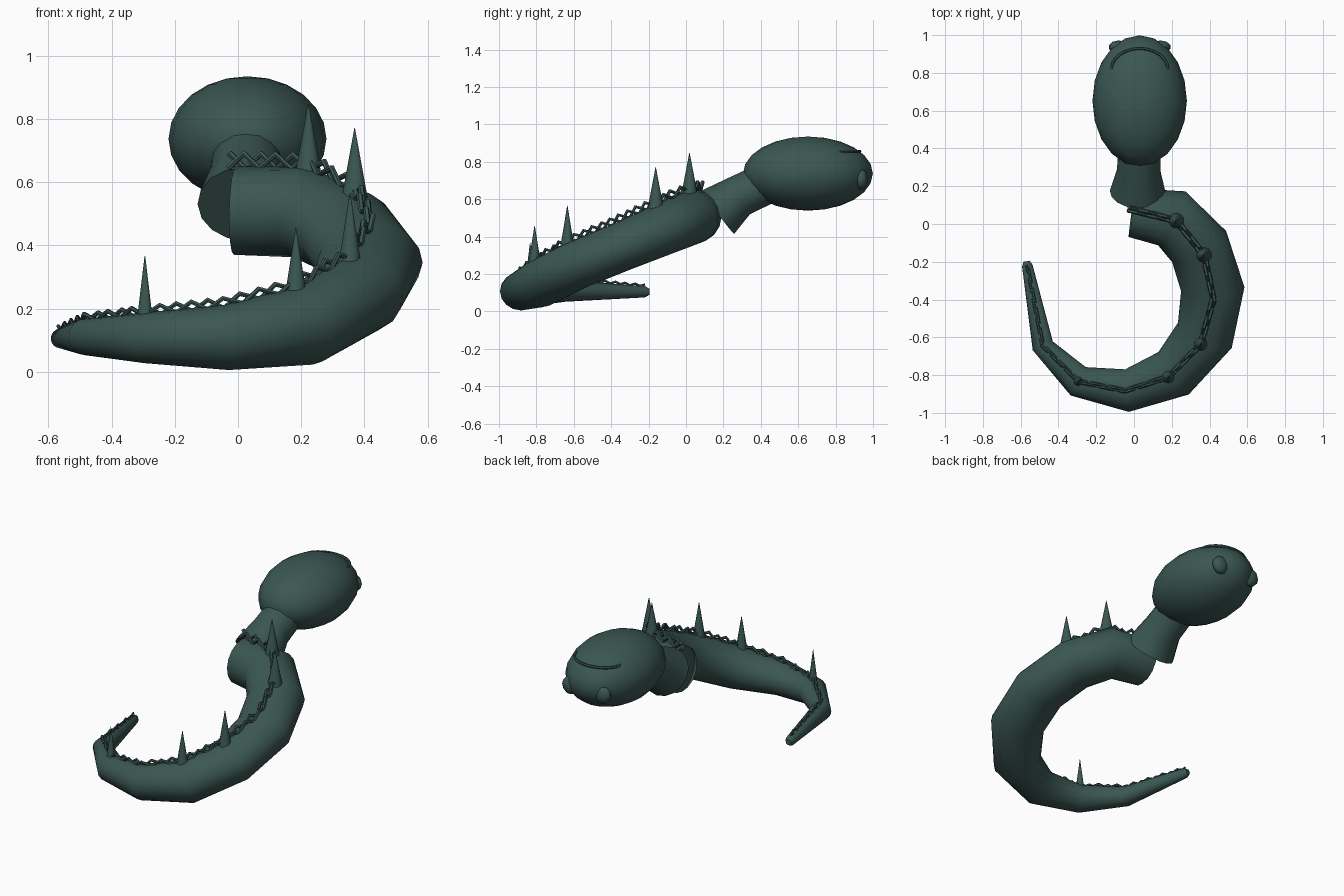
import bpy, bmesh, math
from mathutils import Vector

cube = bpy.data.objects.get("Cube")
if cube:
    bpy.data.objects.remove(cube)

green = bpy.data.materials.new("dark_sea_green")
green.use_nodes = True
colour = (0.043, 0.095, 0.085, 1)
green.diffuse_color = colour
green.node_tree.nodes["Principled BSDF"].inputs["Base Color"].default_value = colour


def finish(name, bm, angle=50):
    """Turn a bmesh into a smooth object with sharp rims."""
    bmesh.ops.recalc_face_normals(bm, faces=bm.faces)
    mesh = bpy.data.meshes.new(name)
    bm.to_mesh(mesh)
    bm.free()
    mesh.materials.append(green)
    for p in mesh.polygons:
        p.use_smooth = True
    mesh.set_sharp_from_angle(angle=math.radians(angle))
    ob = bpy.data.objects.new(name, mesh)
    bpy.context.collection.objects.link(ob)
    return ob


def frame(points, i):
    """Side and up directions across the path at point i."""
    t = (points[min(i + 1, len(points) - 1)] - points[max(i - 1, 0)]).normalized()
    side = t.cross(Vector((0, 0, 1))).normalized()
    return side, side.cross(t).normalized()


def loft(name, points, radii, sides):
    """Capped tube through points; radii are (side, up) pairs."""
    bm = bmesh.new()
    rings = []
    for i, (c, (rs, ru)) in enumerate(zip(points, radii)):
        side, up = frame(points, i)
        angles = [math.tau * k / sides for k in range(sides)]
        rings.append([bm.verts.new(c + side * rs * math.cos(a) + up * ru * math.sin(a))
                      for a in angles])
    for a, b in zip(rings, rings[1:]):
        for k in range(sides):
            n = (k + 1) % sides
            bm.faces.new((a[k], a[n], b[n], b[k]))
    bm.faces.new(rings[0])
    bm.faces.new(rings[-1])
    return finish(name, bm)


def ellipsoid(name, centre, scale, u=20, v=12):
    bm = bmesh.new()
    bmesh.ops.create_uvsphere(bm, u_segments=u, v_segments=v, radius=1)
    bmesh.ops.scale(bm, vec=scale, verts=bm.verts)
    bmesh.ops.translate(bm, vec=centre, verts=bm.verts)
    return finish(name, bm)


# Curled tapering body: x, y, z, side radius, up radius
body = [
    (-0.01, 0.06, 0.51, 0.13, 0.14), (0.20, 0.03, 0.505, 0.16, 0.145),
    (0.345, -0.12, 0.44, 0.165, 0.14), (0.417, -0.345, 0.345, 0.168, 0.13),
    (0.375, -0.59, 0.245, 0.157, 0.13), (0.21, -0.79, 0.145, 0.138, 0.127),
    (-0.037, -0.882, 0.108, 0.113, 0.103), (-0.295, -0.833, 0.107, 0.085, 0.08),
    (-0.483, -0.645, 0.11, 0.058, 0.058), (-0.565, -0.22, 0.105, 0.028, 0.03),
    (-0.569, -0.197, 0.105, 0.016, 0.017),
]
spine = [Vector(b[:3]) for b in body]
# The open end is cut square across x
lead = spine[0] + Vector((-0.001, 0, 0))
loft("curled_body", [lead] + spine, [body[0][3:]] + [b[3:] for b in body], 16)

# Ridge line along the top of the body
ridge = [c + frame(spine, i)[1] * body[i][4] for i, c in enumerate(spine)]
ridge[0] = spine[0] + Vector((-0.02, 0.02, body[0][4]))

# Upright spikes on the ridge: body ring, height, base radius
for n, (i, height, radius) in enumerate(
        [(1, 0.20, 0.043), (2, 0.20, 0.043), (4, 0.2, 0.037), (5, 0.19, 0.035), (7, 0.18, 0.026)]):
    bm = bmesh.new()
    bmesh.ops.create_cone(bm, cap_ends=True, segments=10, radius1=radius, radius2=0.001,
                          depth=height + 0.02)
    bmesh.ops.translate(bm, vec=ridge[i] + Vector((0, 0, height / 2 - 0.01)), verts=bm.verts)
    finish("spike_%d" % (n + 1), bm)

# Two strands crossing each other in a zigzag along the ridge
samples = []
for i in range(len(ridge) - 2):
    a, b = ridge[i], ridge[i + 1]
    steps = max(1, round((b - a).length / 0.055))
    samples += [a.lerp(b, s / steps) for s in range(steps)]
samples.append(ridge[-2])
for name, sign in (("braid_strand_a", 1), ("braid_strand_b", -1)):
    path = []
    for k, p in enumerate(samples):
        side, up = frame(samples, k)
        fade = 1 - 0.6 * k / len(samples)
        wave = sign * (1 if k % 2 else -1)
        lift = 0.032 * fade - 0.014 + wave * 0.024 * fade
        path.append(p + up * lift + side * sign * 0.009 * fade)
    loft(name, path, [(0.011 * (1 - 0.4 * k / len(path)),) * 2 for k in range(len(path))], 6)

# Flared neck
loft("neck", [Vector(p) for p in ((0.02, 0.17, 0.53), (0.025, 0.285, 0.617), (0.03, 0.48, 0.71))],
     [(0.148, 0.145), (0.115, 0.113), (0.11, 0.11)], 16)

# Egg-shaped head
centre = Vector((0.03, 0.652, 0.737))
ellipsoid("head", centre, (0.25, 0.347, 0.198))

# Shallow eyes at the far end of the head
for name, s in (("left_eye", 1), ("right_eye", -1)):
    ellipsoid(name, centre + Vector((s * 0.11, 0.285, -0.03)), (0.055, 0.035, 0.055), 10, 6)

# Thin curved brow line on top of the head
arc = []
for k in range(13):
    a = math.pi * k / 12
    arc.append(Vector((0.03 + 0.15 * math.cos(a), 0.82 + 0.11 * math.sin(a), 0.856)))
loft("brow_line", arc, [(0.008, 0.008)] * len(arc), 6)
